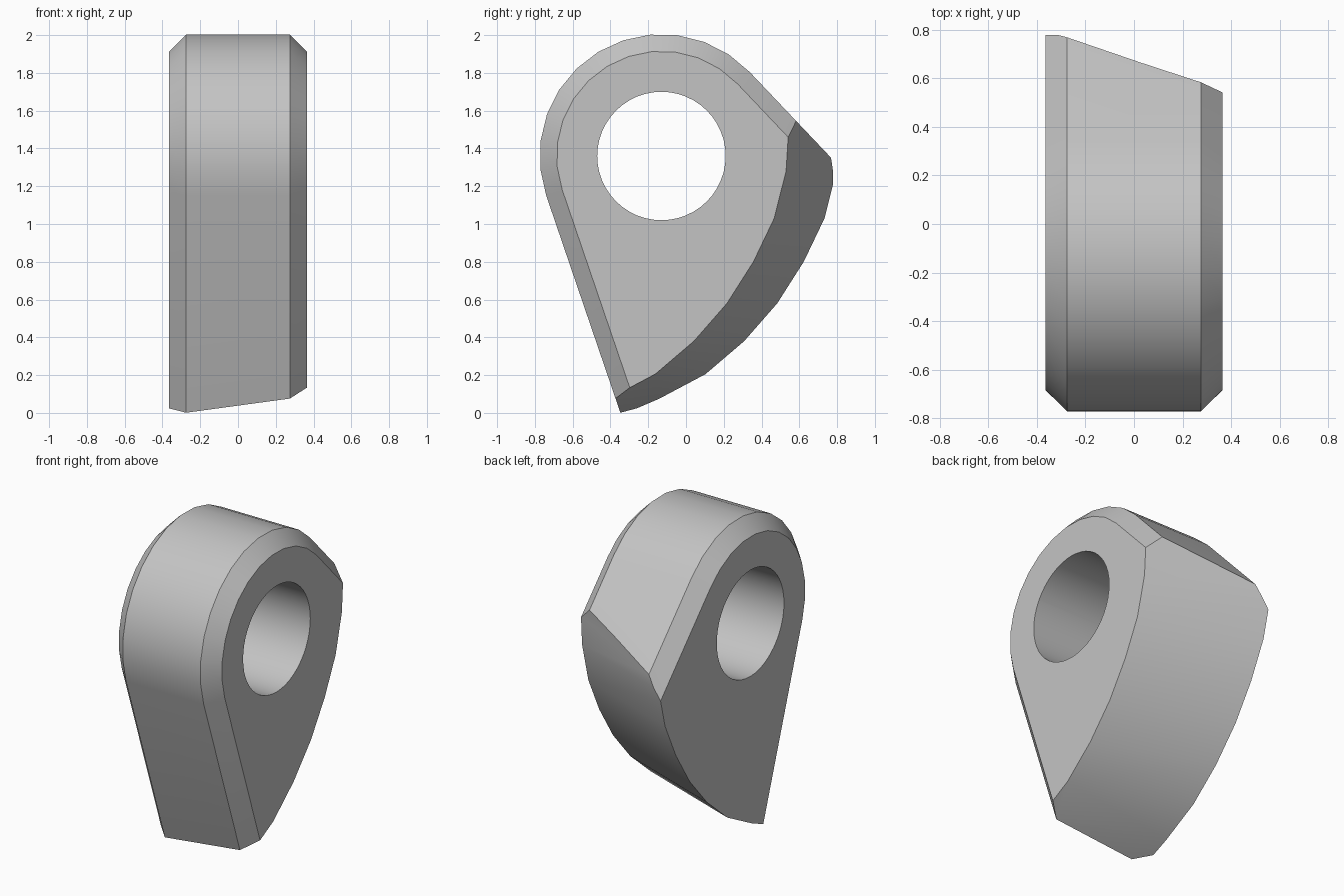
import bpy, bmesh, math
from mathutils import Vector

if "Cube" in bpy.data.objects:
    bpy.data.objects.remove(bpy.data.objects["Cube"])

HALF, BEVEL = 0.365, 0.09            # half width, edge chamfer
CY, CZ, R, HOLE = -0.13, 1.36, 0.645, 0.34
SHEAR = 0.365                        # slant of the curved face across the width

grey = bpy.data.materials.new("grey metal")
grey.use_nodes = True
colour = (0.55, 0.55, 0.55, 1)
grey.diffuse_color = colour
grey.node_tree.nodes["Principled BSDF"].inputs["Base Color"].default_value = colour


def loft(name, sections):
    """Skin a closed solid through matching outlines."""
    bm = bmesh.new()
    rings = [[bm.verts.new(p) for p in s] for s in sections]
    for a, b in zip(rings, rings[1:]):
        for i in range(len(a)):
            j = (i + 1) % len(a)
            bm.faces.new((a[i], a[j], b[j], b[i]))
    bm.faces.new(rings[0])
    bm.faces.new(rings[-1])
    bmesh.ops.recalc_face_normals(bm, faces=bm.faces)
    mesh = bpy.data.meshes.new(name)
    bm.to_mesh(mesh)
    bm.free()
    mesh.materials.append(grey)
    obj = bpy.data.objects.new(name, mesh)
    bpy.context.collection.objects.link(obj)
    return obj


def teardrop(x, r):
    """Round top with two tangent flanks running down past the cut."""
    start, end, steps = math.radians(43.5), math.radians(198.85), 12
    pts = []
    for i in range(steps + 1):
        a = start + (end - start) * i / steps
        pts.append(Vector((x, CY + r * math.cos(a), CZ + r * math.sin(a))))
    back = pts[0] + 1.2 * Vector((0, math.sin(start), -math.cos(start)))
    front = pts[-1] + 1.8 * Vector((0, -math.sin(end), math.cos(end)))
    return [back] + pts + [front]


def circle(x, r, n=48):
    return [(x, CY + r * math.cos(math.tau * i / n), CZ + r * math.sin(math.tau * i / n))
            for i in range(n)]


# Chamfered teardrop body
inner = HALF - BEVEL
body = loft("lug_body", [teardrop(-HALF, R - BEVEL), teardrop(-inner, R),
                         teardrop(inner, R), teardrop(HALF, R - BEVEL)])

# Region kept above the slanted curved foot
curve = [(0.685, 1.56), (0.674, 1.46), (0.663, 1.28), (0.6, 1.03), (0.49, 0.8),
         (0.35, 0.58), (0.175, 0.38), (-0.03, 0.205), (-0.275, 0.075),
         (-0.45, 0.0), (-0.7, -0.09)]
outline = [(-1.5, 2.5), (0.685, 2.5)] + curve + [(-1.5, -0.3)]
keep = loft("foot_cutter", [[(x, y - SHEAR * x, z) for y, z in outline] for x in (-0.5, 0.5)])
bore = loft("bore_cutter", [circle(x, HOLE) for x in (-0.6, 0.6)])

# Cut the foot and the bore
bpy.context.view_layer.objects.active = body
for cutter, mode in ((keep, "INTERSECT"), (bore, "DIFFERENCE")):
    cutter.hide_render = True
    mod = body.modifiers.new(cutter.name, "BOOLEAN")
    mod.object, mod.operation, mod.solver = cutter, mode, "EXACT"
    bpy.ops.object.modifier_apply(modifier=mod.name)
    bpy.data.objects.remove(cutter)

# Smooth curves, crisp chamfers
bpy.ops.object.select_all(action="DESELECT")
body.select_set(True)
bpy.ops.object.shade_smooth_by_angle(angle=math.radians(25))
